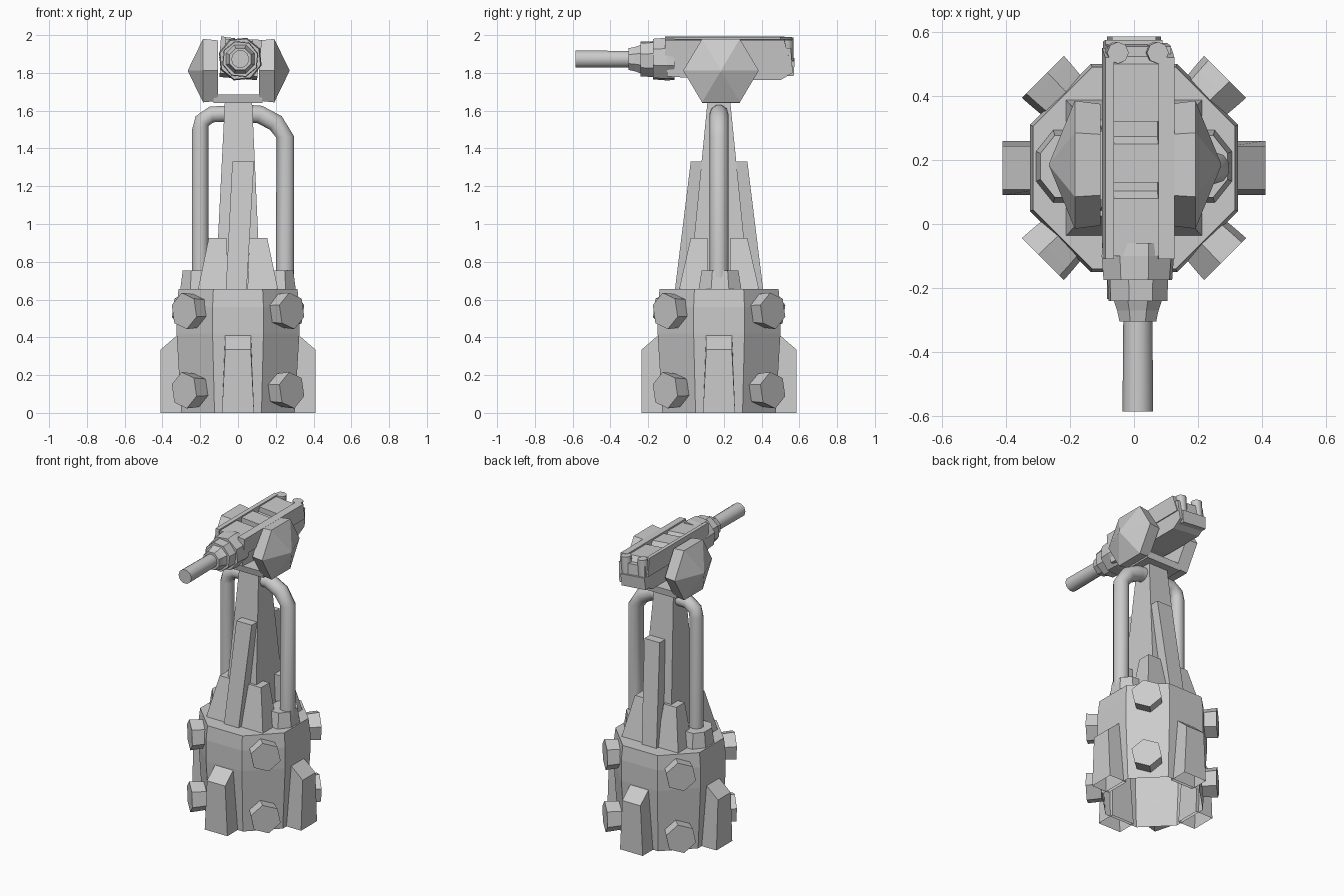
import bpy, bmesh
from math import pi, cos, sin, radians
from mathutils import Vector, Matrix

if "Cube" in bpy.data.objects:
    bpy.data.objects.remove(bpy.data.objects["Cube"])

CY = 0.175                      # y of the tower axis
CENTRE = Matrix.Translation((0, CY, 0))


def loft(name, rings, mat=Matrix(), smooth=False, open_start=False):
    """Skin a list of equal-length point rings and cap the ends."""
    bm = bmesh.new()
    vs = [[bm.verts.new(mat @ Vector(p)) for p in r] for r in rings]
    n = len(rings[0])
    for a, b in zip(vs, vs[1:]):
        for i in range(n):
            bm.faces.new((a[i], a[(i + 1) % n], b[(i + 1) % n], b[i]))
    start = bm.faces.new(vs[0])
    bm.faces.new(vs[-1])
    bmesh.ops.recalc_face_normals(bm, faces=bm.faces[:])
    if open_start:
        bmesh.ops.delete(bm, geom=[start], context='FACES_ONLY')
    me = bpy.data.meshes.new(name)
    bm.to_mesh(me)
    bm.free()
    ob = bpy.data.objects.new(name, me)
    bpy.context.collection.objects.link(ob)
    if smooth:
        bpy.ops.object.select_all(action='DESELECT')
        ob.select_set(True)
        bpy.context.view_layer.objects.active = ob
        bpy.ops.object.shade_smooth_by_angle(angle=radians(50))
    return ob


def rect(x0, x1, y0, y1, z):
    return [(x0, y0, z), (x1, y0, z), (x1, y1, z), (x0, y1, z)]


def block(name, low, high, mat=Matrix()):
    """Tapered box between two rectangles (x0, x1, y0, y1, z)."""
    return loft(name, [rect(*low), rect(*high)], mat)


def ngon(n, r, h, phase=0.0):
    return [(r * cos(phase + 2 * pi * i / n), r * sin(phase + 2 * pi * i / n), h) for i in range(n)]


def turned(name, n, profile, mat=Matrix(), phase=0.0, smooth=False, open_start=False):
    """Stack of n-gons along local z; profile holds (radius, height)."""
    return loft(name, [ngon(n, r, h, phase) for r, h in profile], mat, smooth, open_start)


def pipe(name, path, r, n=10):
    """Tube along a path in the plane y = CY."""
    pts = [Vector((x, CY, z)) for x, z in path]
    rings = []
    for i, p in enumerate(pts):
        t = (pts[min(i + 1, len(pts) - 1)] - pts[max(i - 1, 0)]).normalized()
        side = Vector((0, 1, 0))
        up = t.cross(side)
        rings.append([p + r * (cos(2 * pi * k / n) * side + sin(2 * pi * k / n) * up) for k in range(n)])
    return loft(name, rings, smooth=True)


# Octagonal base drum, hollow and open underneath
k = 1 / cos(pi / 8)
turned("base_drum", 8, [(0.30 * k, 0), (0.325 * k, 0.42), (0.325 * k, 0.56), (0.315 * k, 0.655)],
       CENTRE, pi / 8, open_start=True)

# Four buttress fins with sloping tops (open below), and eight hexagonal bolts
for i in range(4):
    turn = CENTRE @ Matrix.Rotation(i * pi / 2, 4, 'Z')
    foot = rect(0.28, 0.41, -0.085, 0.085, 0)
    top = [(x, y, 0.43 if x < 0.35 else 0.335) for x, y, _ in rect(0.30, 0.41, -0.068, 0.068, 0)]
    loft(f"fin_{i}", [foot, top], turn, open_start=True)
    diag = CENTRE @ Matrix.Rotation(i * pi / 2 + pi / 4, 4, 'Z')
    for j, z in enumerate((0.12, 0.54)):
        turned(f"bolt_{i}_{j}", 6, [(0.09, 0.31), (0.095, 0.36), (0.098, 0.403)],
               diag @ Matrix.Translation((0, 0, z)) @ Matrix.Rotation(pi / 2, 4, 'Y'), 0.2, True)

# Central mast
block("mast", (-0.12, 0.12, -0.16, 0.16, 0.64), (-0.07, 0.075, -0.062, 0.06, 1.64), CENTRE)

# Leaning struts front and back, short corner blocks
for s, label in ((1, "front"), (-1, "back")):
    mat = CENTRE @ Matrix.Diagonal((1, s, 1, 1))
    block(f"strut_{label}", (-0.065, 0.045, -0.235, -0.14, 0.64), (-0.03, 0.085, -0.15, -0.085, 1.33), mat)
    for t, hand in ((1, "right"), (-1, "left")):
        flip = CENTRE @ Matrix.Diagonal((t, s, 1, 1))
        block(f"corner_block_{label}_{hand}", (0.05, 0.215, -0.215, -0.06, 0.64),
              (0.06, 0.155, -0.15, -0.06, 0.925), flip)

# Side pipes and their octagonal feet
pipe("pipe_right", [(0.25, 0.70), (0.25, 1.46), (0.2, 1.535), (0.115, 1.58), (0.03, 1.585)], 0.05)
pipe("pipe_left", [(-0.2, 0.70), (-0.2, 1.5), (-0.19, 1.545), (-0.14, 1.58), (-0.03, 1.585)], 0.045)
for t, hand in ((1, "right"), (-1, "left")):
    turned(f"pipe_foot_{hand}", 8, [(0.125, 0.64), (0.105, 0.755)],
           Matrix.Translation((0.215 * t, 0.18, 0)) @ Matrix.Diagonal((0.8, 1, 1, 1)), pi / 8)

# Head: hexagonal cheek shields with pointed hubs
for t, hand in ((1, "right"), (-1, "left")):
    # local x -> y, y -> z, z -> outward x
    mat = Matrix.Translation((0.012 if t > 0 else -0.005, 0.185, 1.812)) @ Matrix(
        ((0, 0, t, 0), (1, 0, 0, 0), (0, 0.97, 0, 0), (0, 0, 0, 1)))
    turned(f"cheek_{hand}", 6, [(0.19, 0.10), (0.20, 0.18), (0.004, 0.26)], mat)

# Yoke plate joining the cheeks under the gun
block("yoke", (-0.13, 0.13, 0.085, 0.285, 1.64), (-0.13, 0.13, 0.075, 0.29, 1.685))

# Gun body, rolled slightly about its long axis, with a sunken top
AXIS_Z = 1.87
roll = Matrix.Translation((0.005, 0, AXIS_Z)) @ Matrix.Rotation(radians(5), 4, 'Y')
side = [(-0.10, -0.08), (0.22, -0.10), (0.50, -0.10), (0.565, -0.06), (0.555, 0.07), (-0.10, 0.07)]
loft("gun_body", [[(x, y, z) for y, z in side] for x in (-0.095, 0.105)], roll)

# Top rails and raised panels either side of two cross slots
for t, x0, x1 in (("left", -0.105, -0.078), ("right", 0.062, 0.112)):
    block(f"top_rail_{t}", (x0, x1, -0.11, 0.55, 0.0), (x0, x1, -0.11, 0.52, 0.114), roll)
for i, (y0, y1) in enumerate(((-0.10, 0.08), (0.13, 0.25), (0.32, 0.50))):
    block(f"top_panel_{i}", (-0.085, 0.07, y0, y1 + 0.03, 0.06), (-0.085, 0.07, y0, y1, 0.104), roll)

# Rear plate and twin upright canisters
block("rear_plate", (-0.095, 0.085, 0.53, 0.57, -0.08), (-0.095, 0.085, 0.53, 0.575, 0.0), roll)
for t, x in (("left", -0.065), ("right", 0.06)):
    turned(f"canister_{t}", 8, [(0.034, -0.02), (0.034, 0.112)],
           roll @ Matrix.Translation((x, 0.535, 0)), 0, True)

# Stepped muzzle collars and barrel, running towards -y
muzzle = Matrix.Translation((0.012, 0, AXIS_Z + 0.003)) @ Matrix.Rotation(pi / 2, 4, 'X')
turned("collar_large", 8, [(0.115, 0.06), (0.118, 0.10), (0.112, 0.175)], muzzle, pi / 8 + 0.1)
turned("collar_medium", 8, [(0.10, 0.15), (0.096, 0.24)], muzzle, pi / 8 - 0.1)
turned("collar_small", 8, [(0.085, 0.23), (0.07, 0.27), (0.062, 0.305)], muzzle, pi / 8)
turned("barrel", 10, [(0.045, 0.25), (0.048, 0.585)], muzzle, 0, True)
